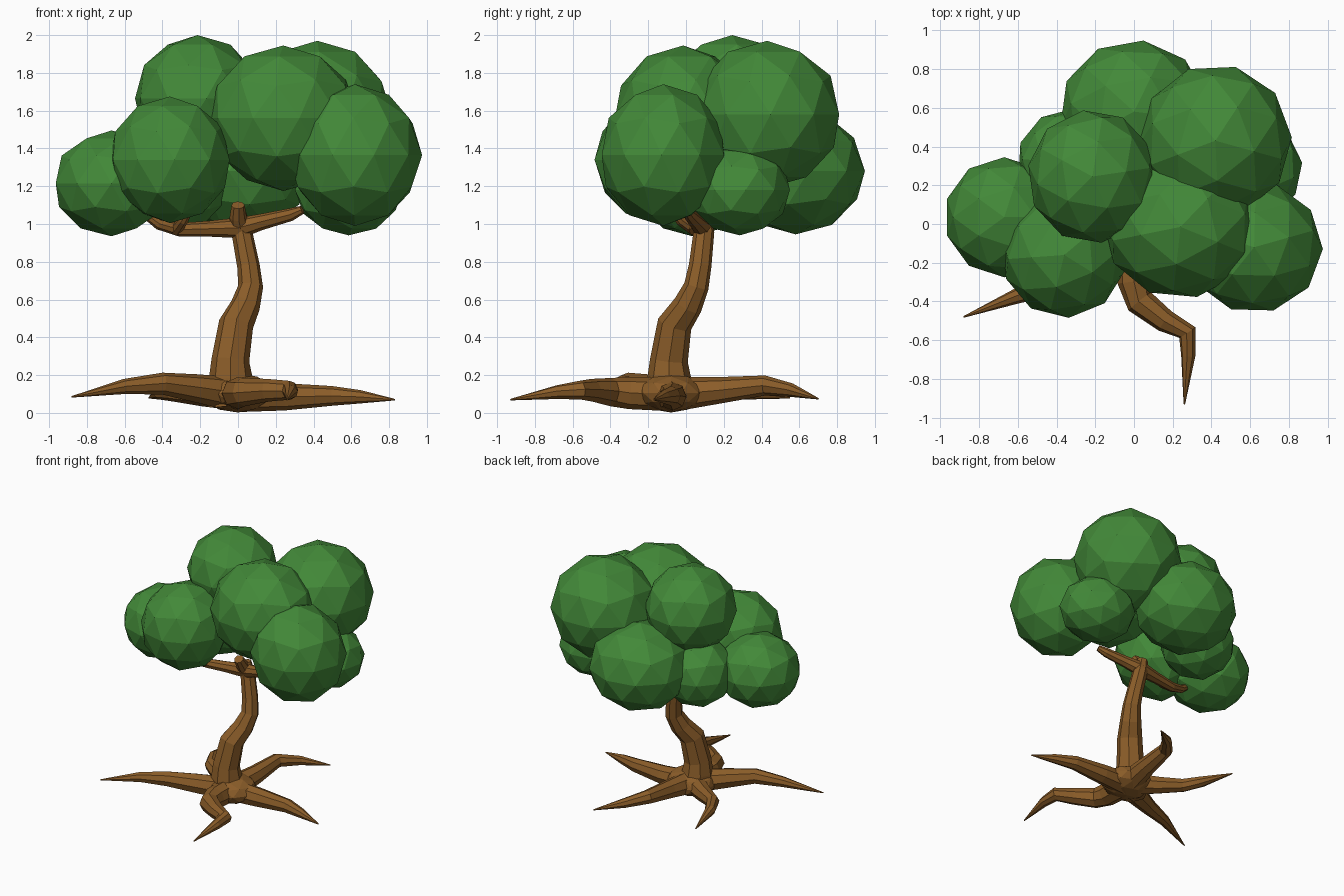
import bpy, bmesh, math
from mathutils import Vector


def material(name, rgb):
    m = bpy.data.materials.new(name)
    m.diffuse_color = (*rgb, 1)
    return m


bark = material("bark", (0.26, 0.11, 0.022))
leaf = material("leaf", (0.055, 0.25, 0.04))


def finish(bm, name, mat):
    bmesh.ops.recalc_face_normals(bm, faces=bm.faces[:])
    me = bpy.data.meshes.new(name)
    bm.to_mesh(me)
    bm.free()
    me.materials.append(mat)
    ob = bpy.data.objects.new(name, me)
    bpy.context.collection.objects.link(ob)
    return ob


def limb(name, pts, sides=8):
    """Tapered faceted tube through (x, y, z, radius) points."""
    bm = bmesh.new()
    co = [Vector(p[:3]) for p in pts]
    rings, u = [], None
    for i, p in enumerate(pts):
        t = (co[min(i + 1, len(co) - 1)] - co[max(i - 1, 0)]).normalized()
        if u is None:
            u = t.orthogonal()
        u = (u - t * u.dot(t)).normalized()
        v = t.cross(u)
        angles = [2 * math.pi * k / sides for k in range(sides)]
        rings.append([bm.verts.new(co[i] + (u * math.cos(a) + v * math.sin(a)) * p[3])
                      for a in angles])
    for a, b in zip(rings, rings[1:]):
        for k in range(sides):
            n = (k + 1) % sides
            bm.faces.new((a[k], a[n], b[n], b[k]))
    bm.faces.new(rings[0])
    bm.faces.new(rings[-1])
    return finish(bm, name, bark)


def ball(name, center, radii, mat, turn=0.0):
    """Faceted ball, turned about z before it is stretched along the axes."""
    bm = bmesh.new()
    bmesh.ops.create_icosphere(bm, subdivisions=2, radius=1)
    for v in bm.verts:
        v.co.rotate(Vector((1, 0, 0)).rotation_difference(
            Vector((math.cos(turn), math.sin(turn), 0))))
    ob = finish(bm, name, mat)
    ob.location, ob.scale = center, radii
    return ob


# Trunk and its swollen foot
limb("trunk", [(-0.02, -0.08, 0.05, 0.14), (-0.04, -0.09, 0.19, 0.115),
               (-0.04, -0.09, 0.28, 0.1), (-0.01, -0.06, 0.47, 0.092),
               (0.04, 0.01, 0.57, 0.078), (0.067, 0.055, 0.67, 0.066),
               (0.055, 0.075, 0.78, 0.06), (0.02, 0.095, 0.96, 0.055),
               (0.0, 0.09, 1.05, 0.045)])
ball("trunk_foot", (0, -0.08, 0.105), (0.19, 0.18, 0.103), bark)

# Roots
roots = {
    "front": [(0, -0.1, 0.1, 0.09), (0, -0.3, 0.105, 0.085), (0.03, -0.4, 0.11, 0.075),
              (0.16, -0.5, 0.12, 0.06), (0.275, -0.56, 0.12, 0.05),
              (0.28, -0.68, 0.11, 0.037), (0.26, -0.93, 0.07, 0.004)],
    "left": [(-0.03, -0.1, 0.1, 0.09), (-0.22, -0.21, 0.13, 0.075),
             (-0.4, -0.31, 0.155, 0.058), (-0.6, -0.37, 0.14, 0.04), (-0.88, -0.48, 0.085, 0.004)],
    "right": [(0.02, -0.08, 0.09, 0.085), (0.25, -0.07, 0.085, 0.072),
              (0.5, -0.08, 0.09, 0.052), (0.65, -0.12, 0.085, 0.035), (0.83, -0.17, 0.07, 0.004)],
    "back": [(0, -0.05, 0.1, 0.09), (0.03, 0.18, 0.12, 0.07), (0.05, 0.42, 0.145, 0.053),
             (0.16, 0.56, 0.12, 0.036), (0.33, 0.7, 0.075, 0.004)],
    "back_left": [(-0.03, -0.06, 0.1, 0.085), (-0.19, 0.05, 0.1, 0.065),
                  (-0.34, 0.15, 0.11, 0.05), (-0.41, 0.28, 0.11, 0.04),
                  (-0.47, 0.55, 0.08, 0.004)],
}
for key, pts in roots.items():
    limb(key + "_root", pts)

# Branches
limb("left_branch", [(0.01, 0.09, 0.98, 0.055), (-0.15, 0.07, 0.975, 0.042),
                     (-0.31, 0.05, 0.97, 0.036), (-0.42, 0.03, 1.0, 0.03),
                     (-0.49, 0.02, 1.05, 0.022)])
limb("left_twig", [(-0.33, 0.05, 0.965, 0.032), (-0.29, -0.03, 1.02, 0.028),
                   (-0.26, -0.07, 1.07, 0.02)])
limb("right_branch", [(0.01, 0.09, 0.98, 0.055), (0.12, 0.06, 1.01, 0.043),
                      (0.28, 0.02, 1.05, 0.034), (0.34, 0.0, 1.075, 0.022)])
limb("front_branch", [(0.01, 0.09, 0.98, 0.05), (0, 0.05, 1.04, 0.045), (0, 0.01, 1.1, 0.035)])

# Leaf clumps: centre, then radii along x, y and z
clumps = [
    ((-0.67, 0.035, 1.215), (0.31, 0.31, 0.28)),
    ((-0.36, -0.16, 1.34), (0.325, 0.325, 0.335)),
    ((-0.215, 0.245, 1.665), (0.335, 0.345, 0.335)),
    ((0.24, -0.015, 1.56), (0.4, 0.37, 0.385)),
    ((0.62, -0.12, 1.365), (0.355, 0.34, 0.375)),
    ((0.42, 0.43, 1.58), (0.395, 0.395, 0.39)),
    ((0.585, 0.285, 1.18), (0.285, 0.27, 0.24)),
    ((0.0, 0.58, 1.28), (0.385, 0.37, 0.335)),
    ((-0.33, 0.32, 1.22), (0.275, 0.275, 0.265)),
]
for i, (c, r) in enumerate(clumps):
    ball(f"leaf_clump_{i + 1}", c, r, leaf, 0.7 * i)
